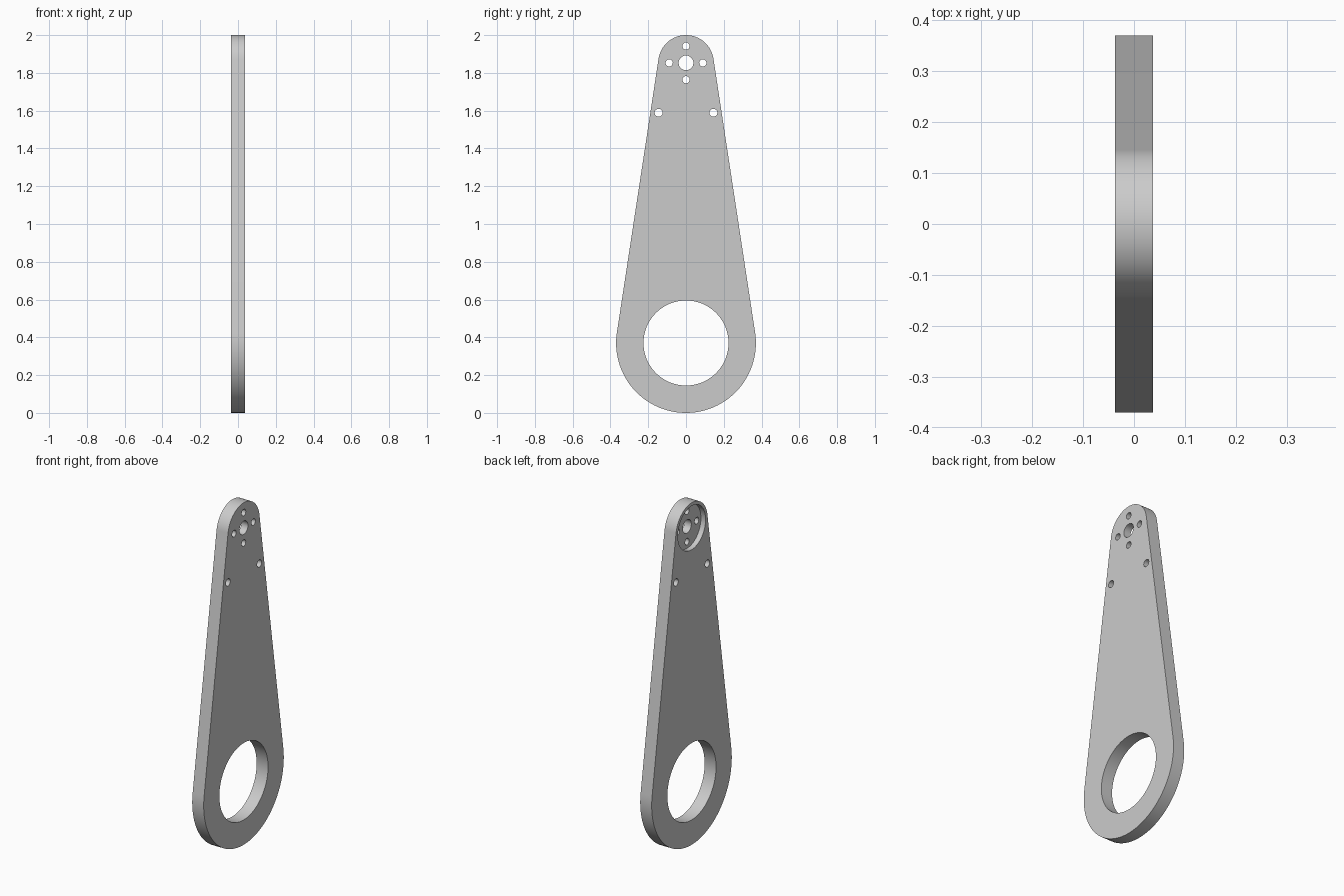
import bpy, bmesh
from math import sin, cos, pi, asin

if "Cube" in bpy.data.objects:
    bpy.data.objects.remove(bpy.data.objects["Cube"], do_unlink=True)

HALF = 0.037                 # half the plate thickness
LOW_Z, LOW_R = 0.37, 0.37    # rounded wide end
TOP_Z, TOP_R = 1.853, 0.147  # rounded narrow end


def arc(cz, r, start, end, steps):
    angles = [start + (end - start) * i / steps for i in range(steps + 1)]
    return [(r * cos(a), cz + r * sin(a)) for a in angles]


def prism(name, profile, x0, x1):
    """Extrude a closed (y, z) profile from x0 to x1."""
    bm = bmesh.new()
    face = bm.faces.new([bm.verts.new((x0, y, z)) for y, z in profile])
    side = bmesh.ops.extrude_face_region(bm, geom=[face])["geom"]
    verts = [v for v in side if isinstance(v, bmesh.types.BMVert)]
    bmesh.ops.translate(bm, verts=verts, vec=(x1 - x0, 0, 0))
    bmesh.ops.recalc_face_normals(bm, faces=bm.faces)
    mesh = bpy.data.meshes.new(name)
    bm.to_mesh(mesh)
    bm.free()
    obj = bpy.data.objects.new(name, mesh)
    bpy.context.collection.objects.link(obj)
    return obj


def cut(target, y, z, r, x0=-0.1, x1=0.1, steps=48):
    """Cut a round hole or pocket along x."""
    cutter = prism("hole_cutter", arc(z, r, 0, 2 * pi, steps)[:-1], x0, x1)
    cutter.location.y = y
    cutter.hide_render = True
    mod = target.modifiers.new("hole", "BOOLEAN")
    mod.operation, mod.solver, mod.object = "DIFFERENCE", "EXACT", cutter
    bpy.context.view_layer.objects.active = target
    bpy.ops.object.modifier_apply(modifier=mod.name)
    bpy.data.objects.remove(cutter, do_unlink=True)


# Tapered plate: two arcs joined by their common tangents
tilt = asin((LOW_R - TOP_R) / (TOP_Z - LOW_Z))
outline = (arc(TOP_Z, TOP_R, tilt, pi - tilt, 48)
           + arc(LOW_Z, LOW_R, pi - tilt, 2 * pi + tilt, 80))
plate = prism("arm_plate", outline, -HALF, HALF)

# Round pocket on one face, then the through holes
cut(plate, 0, TOP_Z, 0.128, x0=-0.1, x1=0.03 - HALF, steps=64)
cut(plate, 0, LOW_Z, 0.225, steps=96)
cut(plate, 0, TOP_Z, 0.039)
for i in range(4):
    a = i * pi / 2
    cut(plate, 0.089 * cos(a), TOP_Z + 0.089 * sin(a), 0.019, steps=32)
for side in (-1, 1):
    cut(plate, side * 0.145, 1.589, 0.021, steps=32)

# Plain grey material
grey = bpy.data.materials.new("plain_grey")
grey.use_nodes = True
colour = (0.6, 0.6, 0.6, 1)
grey.diffuse_color = colour
grey.node_tree.nodes["Principled BSDF"].inputs["Base Color"].default_value = colour
plate.data.materials.clear()
plate.data.materials.append(grey)

# Smooth curved walls, sharp rims
bpy.ops.object.select_all(action="DESELECT")
plate.select_set(True)
bpy.context.view_layer.objects.active = plate
bpy.ops.object.shade_smooth_by_angle(angle=pi / 6)
